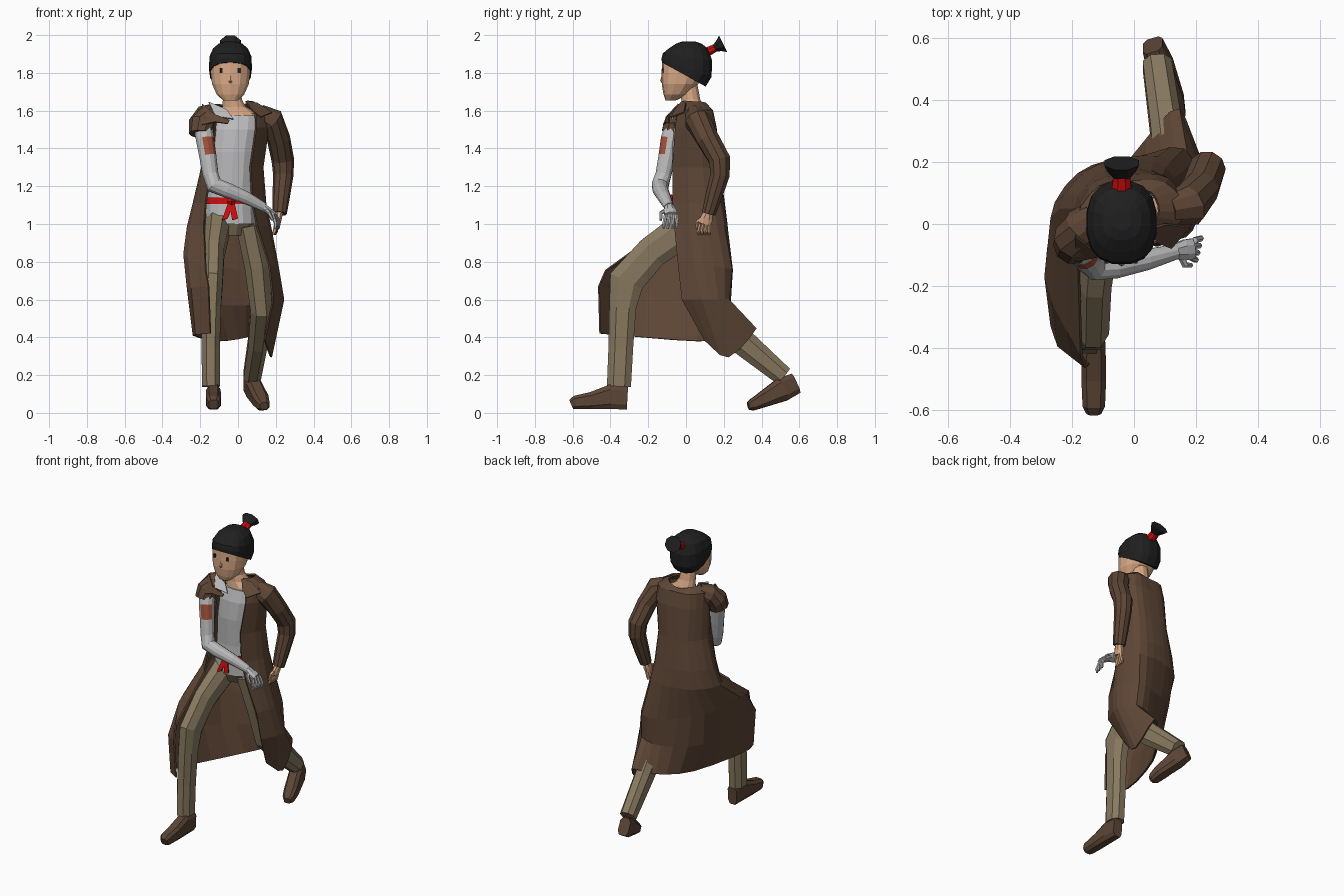
import bpy, bmesh, math
from mathutils import Vector


def material(name, r, g, b):
    m = bpy.data.materials.new(name)
    m.diffuse_color = (r, g, b, 1)
    return m


COAT = material("coat brown", 0.112, 0.062, 0.037)
SHOE = material("shoe brown", 0.107, 0.060, 0.037)
PANTS = material("trouser khaki", 0.250, 0.195, 0.118)
LINEN = material("linen grey", 0.50, 0.50, 0.51)
SKIN = material("skin", 0.70, 0.40, 0.24)
BLACK = material("hair black", 0.014, 0.014, 0.014)
RED = material("red cloth", 0.62, 0.004, 0.004)
PATCH = material("rust patch", 0.36, 0.08, 0.045)


def finish(name, bm, mat, thick=0):
    bmesh.ops.recalc_face_normals(bm, faces=bm.faces)
    me = bpy.data.meshes.new(name)
    bm.to_mesh(me)
    bm.free()
    me.materials.append(mat)
    ob = bpy.data.objects.new(name, me)
    bpy.context.collection.objects.link(ob)
    if thick:
        s = ob.modifiers.new("thickness", 'SOLIDIFY')
        s.thickness, s.offset = thick, 0
    return ob


def skin_rings(bm, rings, closed=True):
    vs = [[bm.verts.new(p) for p in r] for r in rings]
    n = len(vs[0])
    for a, b in zip(vs, vs[1:]):
        for i in range(n if closed else n - 1):
            j = (i + 1) % n
            bm.faces.new((a[i], a[j], b[j], b[i]))
    return vs


def limb(name, mat, secs, n=10, ref=(1, 0, 0), flat=False, power=1.0):
    """Loft elliptical sections (x, y, z, r_side, r_other) along a path."""
    pts = [Vector(s[:3]) for s in secs]
    rings = []
    for k, s in enumerate(secs):
        t = Vector((0, 0, 0))
        if k > 0:
            t += (pts[k] - pts[k - 1]).normalized()
        if k < len(pts) - 1:
            t += (pts[k + 1] - pts[k]).normalized()
        t = Vector((0, 0, 1)) if flat else t.normalized()
        u = Vector(ref)
        u = (u - t * t.dot(u)).normalized()
        v = t.cross(u)
        ring = []
        for i in range(n):
            a = 2 * math.pi * (i + 0.5) / n
            c, d = math.cos(a), math.sin(a)
            c = math.copysign(abs(c) ** power, c)
            d = math.copysign(abs(d) ** power, d)
            ring.append(pts[k] + u * c * s[3] + v * d * s[-1])
        rings.append(ring)
    bm = bmesh.new()
    vs = skin_rings(bm, rings)
    bm.faces.new(vs[0])
    bm.faces.new(vs[-1])
    return finish(name, bm, mat)


def plate(name, mat, pts, thick=0.008):
    bm = bmesh.new()
    bm.faces.new([bm.verts.new(p) for p in pts])
    return finish(name, bm, mat, thick)


# --- head, neck and face
limb("head", SKIN, [(-.04, -.08, 1.655, .04, .028), (-.04, -.055, 1.685, .074, .064),
                    (-.04, -.032, 1.74, .099, .096), (-.04, -.014, 1.80, .107, .115),
                    (-.04, -.005, 1.87, .107, .122), (-.04, .005, 1.92, .08, .09)], 14, flat=True, power=.82)
limb("neck", SKIN, [(-.035, .01, 1.75, .052, .05), (-.03, .025, 1.66, .052, .052),
                    (-.02, .035, 1.62, .065, .06), (0, .035, 1.585, .105, .065),
                    (0, .03, 1.54, .105, .07)], 12, flat=True)
limb("nose", SKIN, [(-.04, -.12, 1.80, .005, .006), (-.04, -.127, 1.758, .011, .01),
                    (-.04, -.118, 1.74, .008, .006)], 6, flat=True)
for side in (-1, 1):
    x = -.042 + side * .047
    plate("eye", BLACK, [(x - .007, -.121, 1.80), (x + .007, -.121, 1.80),
                         (x + .007, -.123, 1.825), (x - .007, -.123, 1.825)])

# --- hair cap, hem sweeping down toward the nape
hair = limb("hair", BLACK, [(-.04, -.012, 1.785, .109, .118), (-.04, .003, 1.83, .115, .134),
                            (-.04, .008, 1.885, .112, .133), (-.04, .012, 1.93, .093, .104),
                            (-.04, .015, 1.955, .063, .068), (-.04, .015, 1.966, .03, .035)],
            16, flat=True, power=.8)
for v in hair.data.vertices:
    v.co.z -= min(1, max(0, (1.92 - v.co.z) / .13)) * .55 * v.co.y
limb("hair_tie", RED, [(-.04, .085, 1.895, .038, .03), (-.04, .12, 1.915, .034, .026),
                       (-.04, .16, 1.935, .028, .022)], 8)
limb("hair_tuft", BLACK, [(-.04, .15, 1.93, .028, .02), (-.04, .175, 1.943, .05, .034),
                          (-.04, .197, 1.954, .06, .053)], 8)

# --- shirt and sash
limb("shirt", LINEN, [(.0, .03, 1.575, .115, .07), (-.01, .025, 1.5, .125, .09),
                      (-.025, .025, 1.38, .12, .10), (-.035, .03, 1.2, .12, .098),
                      (-.04, .03, 1.1, .13, .102), (-.04, .035, 1.0, .135, .107)],
     14, flat=True, power=.85)
plate("shirt_strap", LINEN, [(-.155, -.015, 1.645), (-.06, -.05, 1.605), (-.025, -.075, 1.555),
                             (-.12, -.08, 1.57)])
limb("sash", RED, [(-.04, .03, 1.105, .136, .108), (-.04, .03, 1.14, .134, .106)], 14, flat=True, power=.85)
limb("sash_knot", RED, [(-.04, -.07, 1.15, .02, .015), (-.035, -.088, 1.12, .028, .015),
                        (-.035, -.075, 1.09, .015, .012)], 6)
for dx in (-.035, .02):
    plate("sash_tail", RED, [(-.05, -.085, 1.12), (-.02, -.085, 1.12),
                             (-.02 + dx, -.1, 1.03), (-.05 + dx, -.1, 1.02)])

# --- trousers
limb("trouser_seat", PANTS, [(-.035, .04, 1.06, .125, .10), (-.035, .04, 1.0, .13, .105),
                             (-.03, .045, .94, .075, .08)], 12, flat=True)
limb("front_trouser_leg", PANTS, [(-.105, .03, 1.0, .07, .10), (-.127, -.18, .85, .058, .092),
                                  (-.132, -.315, .70, .055, .10), (-.14, -.335, .56, .054, .076),
                                  (-.145, -.345, .35, .052, .07), (-.143, -.355, .14, .05, .068)], 8, power=.85)
limb("rear_trouser_leg", PANTS, [(.055, .045, 1.0, .07, .10), (.10, .08, .78, .07, .092),
                                 (.125, .125, .55, .062, .085), (.105, .30, .375, .055, .075),
                                 (.075, .515, .195, .05, .056)], 8, power=.85)

# --- shoes, heel to toe
limb("front_shoe", SHOE, [(-.13, -.31, .08, .034, .065), (-.13, -.40, .085, .04, .068),
                          (-.13, -.50, .065, .042, .048), (-.13, -.585, .055, .038, .038),
                          (-.13, -.608, .045, .025, .027)], 8, power=.6)
limb("rear_shoe", SHOE, [(.06, .578, .155, .035, .058), (.085, .51, .124, .044, .066),
                         (.12, .40, .067, .044, .042), (.133, .35, .042, .036, .032),
                         (.138, .33, .036, .022, .02)], 8, power=.6)


# --- hands: a palm and fanned fingers
def hand(name, mat, wrist, knuckle, tip, spread, ref):
    w, k, t, s = (Vector(q) for q in (wrist, knuckle, tip, spread))
    limb(name + "_palm", mat, [(*w, .024, .022), (*w.lerp(k, .6), .036, .02), (*k, .036, .017)], 8, ref=ref)
    for i in range(4):
        f = i / 1.5 - 1
        a = k + s * f * .8
        b = a.lerp(t + s * f * 1.2, .55) + (k - w) * .15
        limb(name + "_finger", mat, [(*a, .011), (*b, .010), (*(t + s * f), .007)], 6, ref=ref)
    limb(name + "_thumb", mat, [(*w.lerp(k, .3), .013), (*(w.lerp(k, .8) - s * 1.5), .011),
                                (*(k.lerp(t, .4) - s * 1.5), .008)], 6, ref=ref)


hand("left_hand", SKIN, (.22, .12, 1.07), (.208, .10, 1.0), (.19, .095, .945), (.004, .028, 0), (0, 1, 0))
hand("bandaged_hand", LINEN, (.125, -.09, 1.095), (.19, -.08, 1.05), (.205, -.085, .975), (.008, .034, 0), (0, 1, 0))

# --- bandaged arm with a rust patch on its front
arm = limb("bandaged_arm", LINEN, [(-.19, -.05, 1.55, .05), (-.175, -.085, 1.45, .05),
                                   (-.16, -.10, 1.36, .047), (-.145, -.12, 1.26, .043),
                                   (-.125, -.137, 1.205, .046), (-.06, -.135, 1.18, .042),
                                   (.04, -.115, 1.14, .035), (.135, -.09, 1.09, .025)], 12, ref=(0, 1, 0))
arm.data.materials.append(PATCH)
for p in arm.data.polygons:
    if 1.35 < p.center.z < 1.45 and p.normal.dot(Vector((.4, -.9, 0))) > .75:
        p.material_index = 1

# --- coat sleeves
limb("left_sleeve", COAT, [(.11, .045, 1.585, .05), (.175, .06, 1.55, .07), (.215, .115, 1.45, .062),
                           (.237, .178, 1.34, .06), (.24, .18, 1.26, .054), (.228, .145, 1.14, .046),
                           (.22, .12, 1.055, .038)], 10, ref=(0, 1, 0))
limb("torn_sleeve", COAT, [(-.12, .03, 1.59, .05), (-.165, -.01, 1.57, .067), (-.192, -.05, 1.53, .07),
                           (-.197, -.07, 1.475, .064)], 10, ref=(0, 1, 0))

# --- open coat: rows run from the left front edge round the back to the right front edge
collar = [(.045, -.01, 1.65), (.08, .04, 1.645), (.055, .10, 1.64), (-.02, .11, 1.615),
          (-.09, .09, 1.63), (-.125, .02, 1.63), (-.10, -.03, 1.61)]
body = {
    1.60: [(.09, -.04), (.165, .04), (.10, .13), (-.01, .135), (-.11, .12), (-.18, .02), (-.11, -.05)],
    1.51: [(.095, -.055), (.16, .04), (.11, .145), (-.01, .155), (-.12, .135), (-.18, .03), (-.12, -.06)],
    1.30: [(.065, -.07), (.13, .05), (.09, .155), (-.03, .175), (-.12, .155), (-.19, .05), (-.14, -.065)],
    1.11: [(.075, -.07), (.145, .06), (.10, .18), (-.03, .20), (-.15, .17), (-.235, .05), (-.17, -.07)],
    0.99: [(.10, -.06), (.17, .06), (.12, .20), (-.03, .21), (-.18, .16), (-.265, .02), (-.18, -.10)],
}
skirt = [
    [(.165, -.04, .78), (.21, .09, .78), (.16, .24, .76), (0, .20, .76), (-.20, .09, .80),
     (-.285, -.17, .84), (-.17, -.425, .755)],
    [(.185, -.02, .60), (.24, .13, .60), (.17, .225, .60), (.04, .21, .57), (-.17, .06, .58),
     (-.265, -.33, .65), (-.155, -.462, .67)],
    [(.14, .10, .385), (.175, .225, .295), (.145, .37, .445), (.04, .27, .40), (-.10, .06, .38),
     (-.235, -.34, .41), (-.145, -.455, .42)],
]
rows = [collar] + [[(x, y, z) for x, y in r] for z, r in body.items()] + skirt


def smooth_row(row, steps=3):
    p = [Vector(q) for q in row]
    p = [2 * p[0] - p[1]] + p + [2 * p[-1] - p[-2]]
    out = []
    for i in range(1, len(p) - 2):
        a, b, c, d = p[i - 1:i + 3]
        for k in range(steps):
            t = k / steps
            out.append(.5 * (2 * b + (c - a) * t + (2 * a - 5 * b + 4 * c - d) * t * t
                             + (3 * b - a - 3 * c + d) * t ** 3))
    return out + [p[-2]]


bm = bmesh.new()
skin_rings(bm, [smooth_row(r) for r in rows], closed=False)
finish("coat", bm, COAT, .01)

# --- lapels folded over the front
plate("left_lapel", COAT, [(.04, -.02, 1.65), (.075, -.06, 1.60), (.12, -.078, 1.565),
                           (.18, -.01, 1.59), (.10, .0, 1.64)])
plate("right_lapel", COAT, [(-.19, -.04, 1.635), (-.125, -.09, 1.58), (-.045, -.088, 1.55),
                            (-.055, -.09, 1.53), (-.12, -.105, 1.54), (-.19, -.12, 1.525)])
